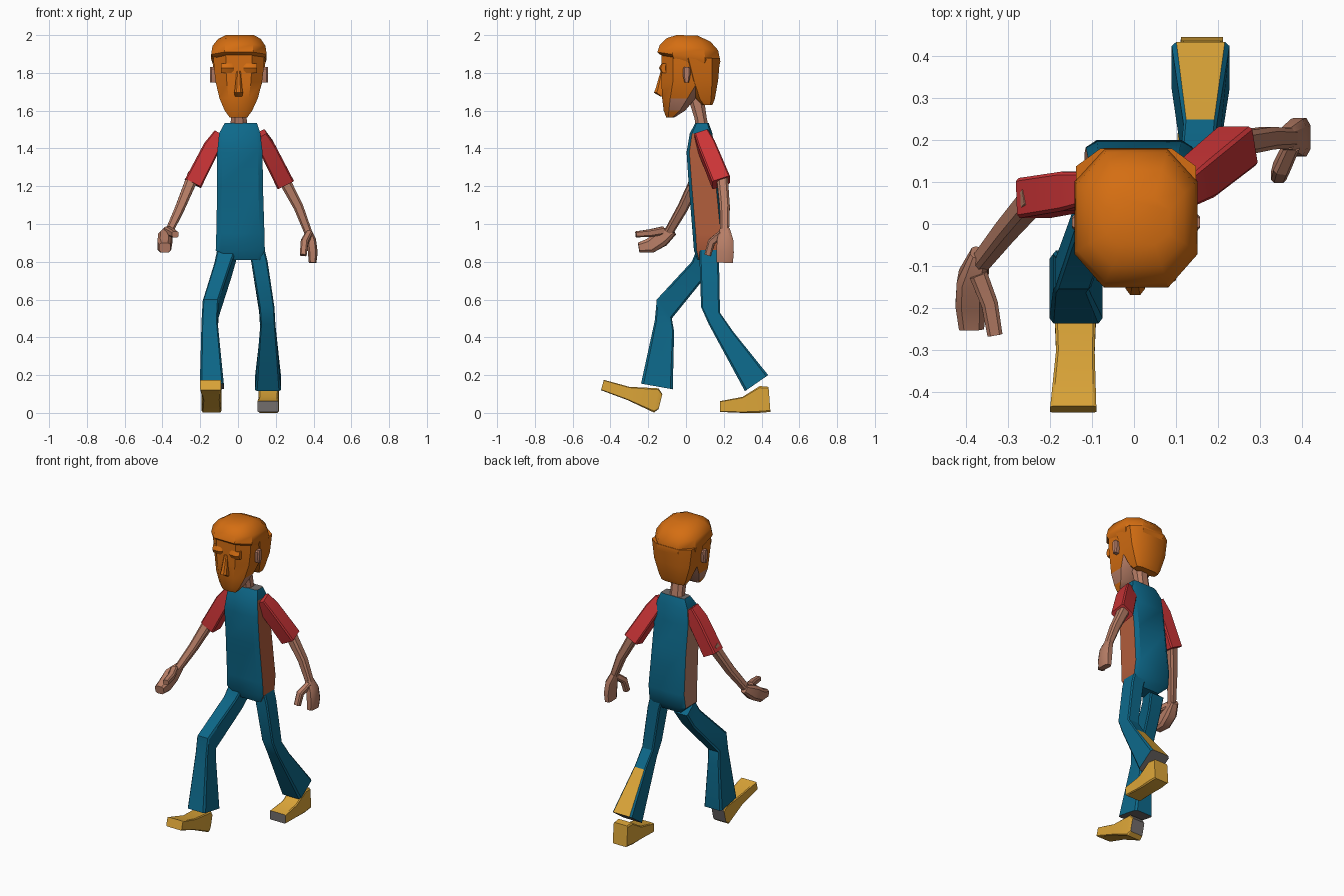
import bpy, bmesh, math
from mathutils import Vector

COLOURS = {
    "orange": (0.66, 0.155, 0.006), "teal": (0.004, 0.140, 0.255), "red": (0.60, 0.035, 0.038),
    "skin": (0.48, 0.21, 0.135), "yellow": (0.72, 0.38, 0.04), "rust": (0.44, 0.11, 0.045),
    "grey": (0.17, 0.155, 0.15),
}
MATS = {}
for n, c in COLOURS.items():
    MATS[n] = bpy.data.materials.new(n)
    MATS[n].diffuse_color = (*c, 1)


def skin_rings(name, rings, colours, rule=None, angle=32):
    """Join equal-length rings of points into a closed solid; rule picks the colour of each face."""
    bm = bmesh.new()
    vs = [[bm.verts.new(p) for p in r] for r in rings]
    for a, b in zip(vs, vs[1:]):
        n = len(a)
        for i in range(n):
            j = (i + 1) % n
            bm.faces.new((a[i], a[j], b[j], b[i]))
    bm.faces.new(vs[0])
    bm.faces.new(vs[-1])
    bmesh.ops.recalc_face_normals(bm, faces=bm.faces)
    bm.normal_update()
    if rule:
        for f in bm.faces:
            f.material_index = rule(f.normal, f.calc_center_median())
    me = bpy.data.meshes.new(name)
    bm.to_mesh(me)
    bm.free()
    for c in colours:
        me.materials.append(MATS[c])
    ob = bpy.data.objects.new(name, me)
    bpy.context.collection.objects.link(ob)
    bpy.ops.object.select_all(action='DESELECT')
    ob.select_set(True)
    bpy.context.view_layer.objects.active = ob
    bpy.ops.object.shade_smooth_by_angle(angle=math.radians(angle))
    return ob


def octagon(c):
    return [(c, 0), (1 - c, 0), (1, c), (1, 1 - c), (1 - c, 1), (c, 1), (0, 1 - c), (0, c)]


def loft(name, sections, colours, rule=None, c=0.08, angle=32):
    """Sections are (x0, x1, front y, front z, back y, back z)."""
    rings = [[(x0 + (x1 - x0) * u, yf + (yb - yf) * v, zf + (zb - zf) * v) for u, v in octagon(c)]
             for x0, x1, yf, zf, yb, zb in sections]
    return skin_rings(name, rings, colours, rule, angle)


def tube(name, path, colour, ref=(0, 1, 0), c=0.2):
    """Path points are (position, half width along ref, half width across)."""
    pts = [Vector(p[0]) for p in path]
    rings = []
    for i, (p, (_, hu, hv)) in enumerate(zip(pts, path)):
        d = (pts[min(i + 1, len(pts) - 1)] - pts[max(i - 1, 0)]).normalized()
        r = Vector(ref)
        u = (r - d * r.dot(d)).normalized()
        v = d.cross(u)
        rings.append([p + u * hu * (2 * a - 1) + v * hv * (2 * b - 1) for a, b in octagon(c)])
    return skin_rings(name, rings, [colour])


def flat(z, x0, x1, yf, yb):
    return (x0, x1, yf, z, yb, z)


# Head: face, hair cap, hair at the back
loft("face", [flat(1.565, -.045, .050, -.105, -.06), flat(1.60, -.070, .075, -.118, -.005),
              flat(1.665, -.098, .105, -.126, .05), flat(1.75, -.118, .127, -.130, .12),
              flat(1.83, -.128, .137, -.130, .12), flat(1.93, -.130, .140, -.130, .12)],
     ["orange", "skin"], lambda n, p: 1 if n.z < -.35 and p.y > -.07 else 0, c=.24, angle=40)
loft("hair_cap", [(-.125, .135, -.135, 1.895, .165, 1.80), (-.142, .152, -.152, 1.91, .182, 1.86),
                  (-.135, .145, -.138, 1.95, .170, 1.92), (-.105, .120, -.10, 1.985, .13, 1.965),
                  (-.065, .085, -.05, 2.0, .06, 1.998)], ["orange"], c=.24, angle=40)
loft("hair_back", [flat(1.63, -.075, .085, .085, .140), flat(1.66, -.090, .100, .055, .152),
                   flat(1.76, -.122, .132, .01, .170), flat(1.88, -.138, .148, -.03, .18)],
     ["orange"], c=.2, angle=40)

# Nose, brows and ears
loft("nose", [flat(1.675, -.016, .022, -.135, -.11), flat(1.695, -.020, .026, -.170, -.11),
              flat(1.72, -.016, .022, -.160, -.11), flat(1.81, -.008, .014, -.134, -.11)], ["orange"], c=.25)
for side in (-1, 1):
    xs = sorted((.005 + side * .025, .005 + side * .095))
    loft("brow", [flat(1.80, *xs, -.130, -.10), flat(1.825, *xs, -.143, -.10),
                  flat(1.85, *xs, -.130, -.10)], ["orange"], c=.2)
    xs = sorted((.005 + side * .115, .005 + side * .153))
    loft("ear", [flat(1.75, *xs, -.008, .015), flat(1.78, *xs, -.015, .022),
                 flat(1.82, *xs, -.017, .025), flat(1.83, *xs, -.01, .018)], ["skin"], c=.2)

# Neck and torso; the two sides of the torso have their own colours
loft("neck", [flat(1.48, -.040, .050, .055, .125), flat(1.56, -.038, .046, .045, .110),
              flat(1.70, -.038, .046, .0, .09)], ["skin"], c=.25)


def torso_rule(n, p):
    if n.z > .9:
        return 3
    if abs(n.x) > .85 and p.z < 1.45:
        return 1 if n.x > 0 else 2
    return 0


loft("torso", [flat(.81, -.065, .115, .06, .15), flat(.86, -.118, .142, .042, .185),
               flat(.95, -.115, .140, .035, .200), flat(1.2, -.110, .132, .015, .175),
               flat(1.38, -.110, .130, .003, .150), flat(1.48, -.100, .118, .02, .140),
               flat(1.535, -.070, .100, .05, .12)], ["teal", "rust", "skin", "grey"], torso_rule, c=.1)

# Legs: grey cuff ends; the back of the trailing shin is yellow
loft("right_leg", [(-.110, -.01, .06, .87, .145, .80), (-.125, -.035, .03, .80, .095, .71),
                   (-.187, -.102, -.155, .60, -.075, .50), (-.193, -.108, -.165, .49, -.063, .43),
                   (-.202, -.075, -.238, .155, -.07, .125)], ["teal", "grey"],
     lambda n, p: 1 if n.z < -.8 and p.z < .2 else 0)


def left_rule(n, p):
    if p.z < .2 and n.z < -.5:
        return 1
    return 2 if n.y > .6 and n.z > .2 and p.z < .42 else 0


loft("left_leg", [(.050, .140, .07, .87, .175, .87), (.070, .157, .072, .80, .175, .80),
                  (.112, .193, .08, .56, .18, .53), (.118, .198, .12, .47, .25, .43),
                  (.090, .228, .312, .115, .435, .20)], ["teal", "grey", "yellow"], left_rule)

# Shoes, from toe to heel
loft("right_shoe", [(-.200, -.090, -.435, .175, -.45, .12), (-.186, -.094, -.30, .138, -.31, .068),
                    (-.192, -.088, -.145, .13, -.17, .002), (-.185, -.095, -.125, .10, -.145, .02)],
     ["yellow", "grey"], lambda n, p: 1 if n.y > .8 else 0, c=.06)
loft("left_shoe", [(.102, .215, .18, .062, .18, .005), (.110, .213, .30, .085, .30, .0),
                   (.108, .216, .39, .142, .385, .0), (.112, .212, .437, .138, .447, .005)],
     ["yellow", "grey"], lambda n, p: 1 if n.y < -.8 else 0, c=.06)

# Sleeves and forearms
tube("left_sleeve", [((.115, .08, 1.475), .038, .035), ((.150, .108, 1.41), .047, .045),
                     ((.246, .186, 1.22), .050, .048)], "red", c=.08)
tube("right_sleeve", [((-.095, .085, 1.475), .038, .035), ((-.140, .078, 1.405), .047, .045),
                      ((-.238, .062, 1.215), .048, .048)], "red", c=.08)
tube("left_forearm", [((.230, .190, 1.26), .030, .032), ((.320, .205, 1.09), .027, .026),
                      ((.372, .205, .955), .023, .021)], "skin")
tube("right_forearm", [((-.235, .065, 1.26), .030, .032), ((-.305, -.015, 1.09), .027, .026),
                       ((-.365, -.09, .960), .023, .021)], "skin")

# Hands: fingers block and thumb
tube("left_hand", [((.365, .205, .972), .026, .020), ((.388, .207, .915), .043, .025),
                   ((.396, .207, .85), .046, .026), ((.395, .205, .795), .043, .020)], "skin")
tube("left_thumb", [((.378, .190, .950), .018, .020), ((.352, .135, .905), .020, .020),
                    ((.345, .115, .835), .018, .018)], "skin", ref=(1, 0, 0))
UP = (0, 0, 1)
tube("right_hand", [((-.368, -.07, .965), .025, .022), ((-.385, -.13, .925), .045, .036),
                    ((-.390, -.19, .885), .040, .036), ((-.388, -.25, .875), .026, .030)], "skin", ref=UP)
tube("right_thumb", [((-.372, -.12, .965), .022, .022), ((-.345, -.19, .952), .020, .020),
                     ((-.332, -.265, .945), .016, .018)], "skin", ref=UP)
